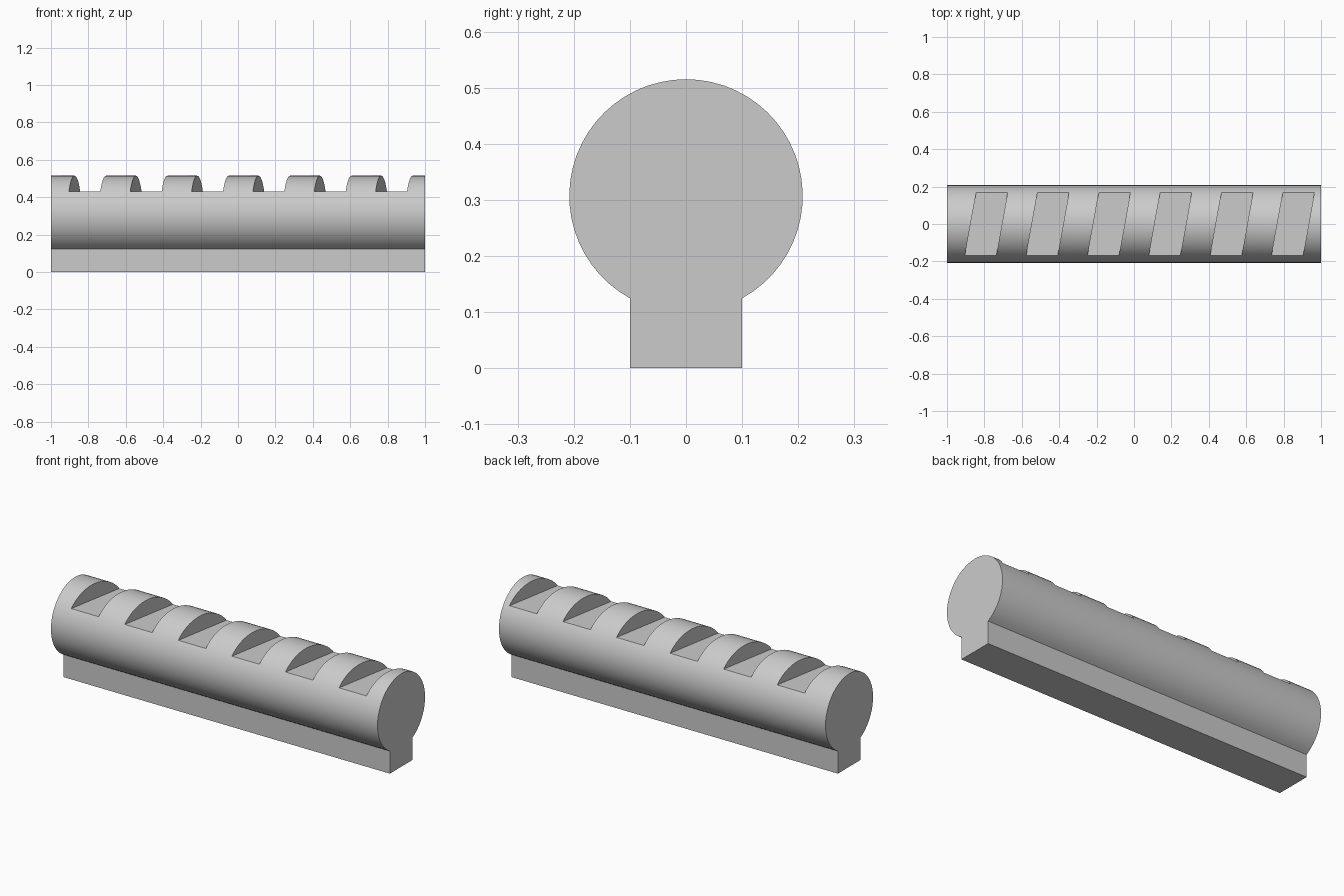
import bpy, bmesh
from math import sin, cos, asin, pi, radians

cube = bpy.data.objects.get("Cube")
if cube:
    bpy.data.objects.remove(cube, do_unlink=True)

RADIUS, CENTER_Z, STEM = 0.208, 0.307, 0.1
FLOOR_Z, PITCH, WIDTH, SLANT = 0.43, 0.328, 0.168, 0.18
NOTCHES, SEGMENTS = 6, 48

grey = bpy.data.materials.new("plain grey")
grey.use_nodes = True
grey.diffuse_color = (0.6, 0.6, 0.6, 1)
grey.node_tree.nodes["Principled BSDF"].inputs["Base Color"].default_value = (0.6, 0.6, 0.6, 1)


def add_prism(bm, outline, offset):
    """Extrude a closed outline of 3D points along an offset."""
    face = bm.faces.new([bm.verts.new(p) for p in outline])
    result = bmesh.ops.extrude_face_region(bm, geom=[face])
    verts = [v for v in result["geom"] if isinstance(v, bmesh.types.BMVert)]
    bmesh.ops.translate(bm, verts=verts, vec=offset)


def make_object(name, bm):
    bmesh.ops.recalc_face_normals(bm, faces=bm.faces)
    mesh = bpy.data.meshes.new(name)
    bm.to_mesh(mesh)
    bm.free()
    mesh.materials.append(grey)
    obj = bpy.data.objects.new(name, mesh)
    bpy.context.collection.objects.link(obj)
    return obj


# Round bar on a rectangular stem, one keyhole profile along x
start = asin(STEM / RADIUS)
arc = [start + (2 * pi - 2 * start) * i / SEGMENTS for i in range(SEGMENTS + 1)]
profile = [(-1, RADIUS * sin(a), CENTER_Z - RADIUS * cos(a)) for a in arc]
profile += [(-1, -STEM, 0), (-1, STEM, 0)]
bm = bmesh.new()
add_prism(bm, profile, (2, 0, 0))
rail = make_object("notched_rail", bm)

# Slanted cutters for the row of flat-bottomed notches
bm = bmesh.new()
reach = 0.3
for i in range(NOTCHES):
    x = -0.79 + i * PITCH
    corners = [(-1, -1), (1, -1), (1, 1), (-1, 1)]
    outline = [(x + sx * WIDTH / 2 + sy * reach * SLANT, sy * reach, FLOOR_Z)
               for sx, sy in corners]
    add_prism(bm, outline, (0, 0, 0.3))
cutter = make_object("notch_cutter", bm)
cutter.hide_render = True

# Cut the notches, then smooth the round surface
cut = rail.modifiers.new("notches", 'BOOLEAN')
cut.operation = 'DIFFERENCE'
cut.solver = 'EXACT'
cut.object = cutter
bpy.ops.object.select_all(action='DESELECT')
rail.select_set(True)
bpy.context.view_layer.objects.active = rail
bpy.ops.object.modifier_apply(modifier=cut.name)
bpy.data.objects.remove(cutter, do_unlink=True)
bpy.ops.object.shade_smooth_by_angle(angle=radians(30))
